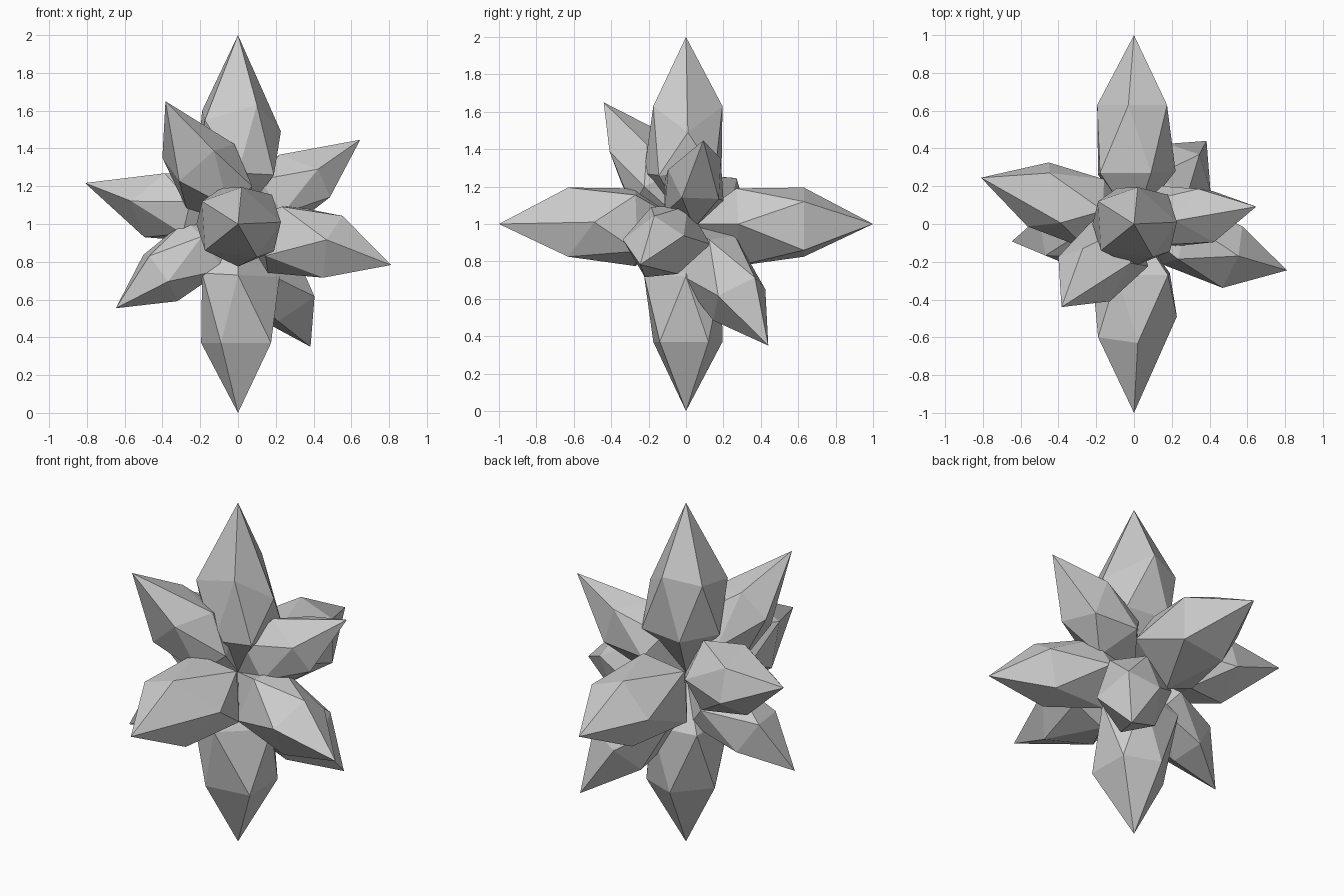
import bpy, bmesh
from mathutils import Vector

if "Cube" in bpy.data.objects:
    bpy.data.objects.remove(bpy.data.objects["Cube"])

CENTRE = Vector((0, 0, 1))

# Five-sided crystal: shoulder rings (across, side, along) for a unit-long spike
SHOULDER_A = [(.227, .01, .49), (.02, .195, .63), (-.19, .12, .60),
              (-.175, -.14, .55), (.10, -.175, .63)]
SHOULDER_B = [(.195, .01, .63), (.03, .195, .63), (-.175, .12, .63),
              (-.175, -.14, .63), (.09, -.175, .63)]
LOWER = [(.18, .155, .27), (-.09, .19, .27), (-.22, 0, .28),
         (.0, -.225, .27), (.19, -.145, .26)]


def spike(name, tip, across, shoulder):
    """Faceted crystal from the centre of the model to the tip."""
    tip = Vector(tip)
    size = tip.length
    axis = tip.normalized()
    u = Vector(across)
    u = (u - axis * u.dot(axis)).normalized()
    w = axis.cross(u)
    bm = bmesh.new()

    def vert(p):
        return bm.verts.new((u * p[0] + w * p[1] + axis * p[2]) * size)

    top, base = vert((0, 0, 1)), vert((0, 0, 0))
    up = [vert(p) for p in shoulder]
    low = [vert(p) for p in LOWER]
    for i in range(5):
        j = (i + 1) % 5
        bm.faces.new((up[i], up[j], top))
        bm.faces.new((up[j], up[i], low[i]))
        bm.faces.new((low[i], low[j], up[j]))
        bm.faces.new((low[j], low[i], base))
    bmesh.ops.recalc_face_normals(bm, faces=bm.faces)
    mesh = bpy.data.meshes.new(name)
    bm.to_mesh(mesh)
    bm.free()
    obj = bpy.data.objects.new(name, mesh)
    obj.location = CENTRE
    bpy.context.collection.objects.link(obj)


# Opposed spike pairs: name, tip from the centre, direction of the low shoulder
PAIRS = [
    ("vertical_spike", (0, 0, 1), (1, 0, 0)),
    ("front_back_spike", (0, -1, 0), (1, 0, 0)),
    ("upper_front_spike", (-.384, -.44, .65), (.83, 0, .5)),
    ("side_spike", (-.81, .245, .217), (0, -.6, .8)),
    ("upper_right_spike", (.647, .092, .446), (-.5, -.1, .8)),
]
for name, tip, across in PAIRS:
    spike(name + "_a", tip, across, SHOULDER_A)
    spike(name + "_b", -Vector(tip), -Vector(across), SHOULDER_B)
